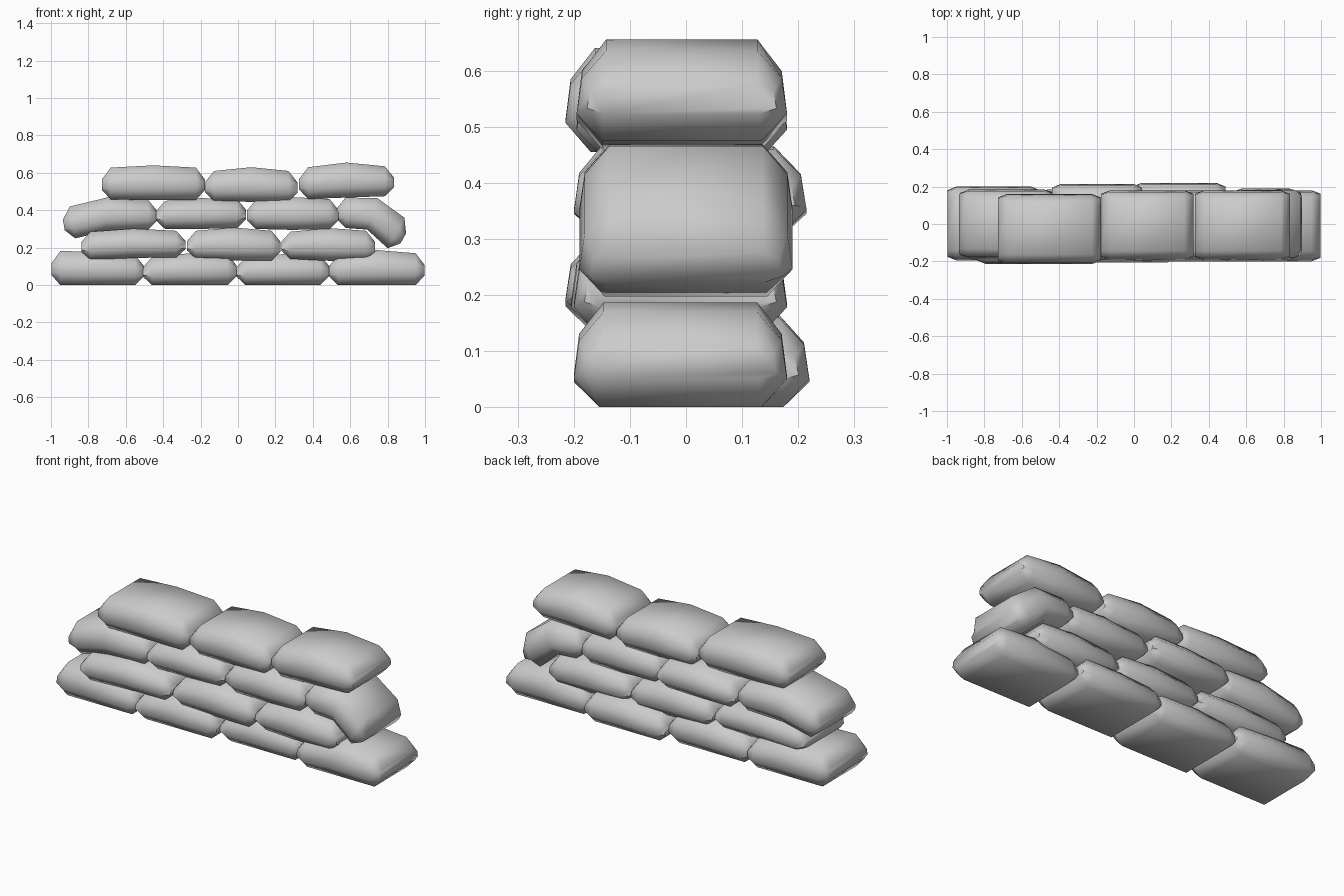
import bpy, bmesh
from mathutils import Vector

if "Cube" in bpy.data.objects:
    bpy.data.objects.remove(bpy.data.objects["Cube"])

# Cross-section: (half-width factor, height factor) for one side, bottom to top
SIDE = [(0.76, 0.0), (1.0, 0.3), (0.95, 0.7), (0.72, 1.0)]
END = [(0.74, 0.3), (0.9, 0.36), (0.87, 0.55), (0.72, 0.63)]


def ring(bm, y, w, bottom, top, section, push=Vector((0, 0))):
    loop = [(-f, t) for f, t in section] + [(f, t) for f, t in reversed(section)]
    verts = []
    for f, t in loop:
        p = bottom.lerp(top, t) + push
        verts.append(bm.verts.new((p.x, y + f * w, p.y)))
    return verts


def bag(name, y0, y1, stations, d=0.048):
    """Loft a bag through stations of (bottom x, bottom z, top x, top z)."""
    bm = bmesh.new()
    y, w = (y0 + y1) / 2, (y1 - y0) / 2
    pts = [(Vector(s[:2]), Vector(s[2:])) for s in stations]

    def outward(b, t):
        v = t - b
        return Vector((v.y, -v.x)).normalized() * d

    rings = [ring(bm, y, w, *pts[0], END, -outward(*pts[0]))]
    rings += [ring(bm, y, w, b, t, SIDE) for b, t in pts]
    rings.append(ring(bm, y, w, *pts[-1], END, outward(*pts[-1])))
    for a, b in zip(rings, rings[1:]):
        for i in range(8):
            j = (i + 1) % 8
            bm.faces.new((a[i], a[j], b[j], b[i]))
    bm.faces.new(rings[0])
    bm.faces.new(rings[-1][::-1])
    bmesh.ops.recalc_face_normals(bm, faces=bm.faces)
    mesh = bpy.data.meshes.new(name)
    bm.to_mesh(mesh)
    bm.free()
    obj = bpy.data.objects.new(name, mesh)
    bpy.context.collection.objects.link(obj)
    bpy.context.view_layer.objects.active = obj
    obj.select_set(True)
    bpy.ops.object.shade_smooth_by_angle(angle=1.0)
    obj.select_set(False)


def straight(name, y0, y1, x0, x1, bottoms, tops):
    """Bag with upright ends; heights given at left, middle and right."""
    xs = (x0 + 0.05, (x0 + x1) / 2, x1 - 0.05)
    bag(name, y0, y1, [(x, b, x, t) for x, b, t in zip(xs, bottoms, tops)])


# Bottom row
straight("row1_bag1", -0.195, 0.20, -1.0, -0.5, (0, 0, 0), (.182, .178, .16))
straight("row1_bag2", -0.20, 0.185, -0.51, -0.005, (0, 0, 0), (.15, .17, .165))
straight("row1_bag3", -0.17, 0.22, -0.01, 0.49, (0, 0, 0), (.15, .165, .16))
straight("row1_bag4", -0.20, 0.18, 0.485, 1.0, (0, 0, 0), (.16, .187, .17))

# Second row
straight("row2_bag1", -0.215, 0.17, -0.84, -0.28, (.135, .145, .148), (.285, .302, .29))
straight("row2_bag2", -0.205, 0.18, -0.275, 0.23, (.14, .132, .13), (.29, .308, .29))
straight("row2_bag3", -0.20, 0.18, 0.23, 0.735, (.14, .13, .13), (.285, .305, .29))

# Third row, with drooping bags at both ends
bag("row3_bag1", -0.185, 0.185, [(-.87, .25, -.90, .42), (-.70, .29, -.70, .468),
                                 (-.48, .297, -.48, .455)])
straight("row3_bag2", -0.20, 0.215, -0.44, 0.045, (.30, .30, .305), (.45, .465, .46))
straight("row3_bag3", -0.20, 0.18, 0.045, 0.54, (.30, .295, .30), (.455, .47, .46))
bag("row3_bag4", -0.19, 0.19, [(.575, .305, .575, .468), (.69, .297, .745, .465),
                               (.80, .197, .89, .36)])

# Top row
straight("row4_bag1", -0.215, 0.16, -0.73, -0.175, (.457, .455, .455), (.628, .64, .628))
straight("row4_bag2", -0.195, 0.18, -0.178, 0.32, (.448, .445, .445), (.61, .63, .61))
straight("row4_bag3", -0.195, 0.18, 0.325, 0.835, (.46, .468, .475), (.63, .655, .635))
